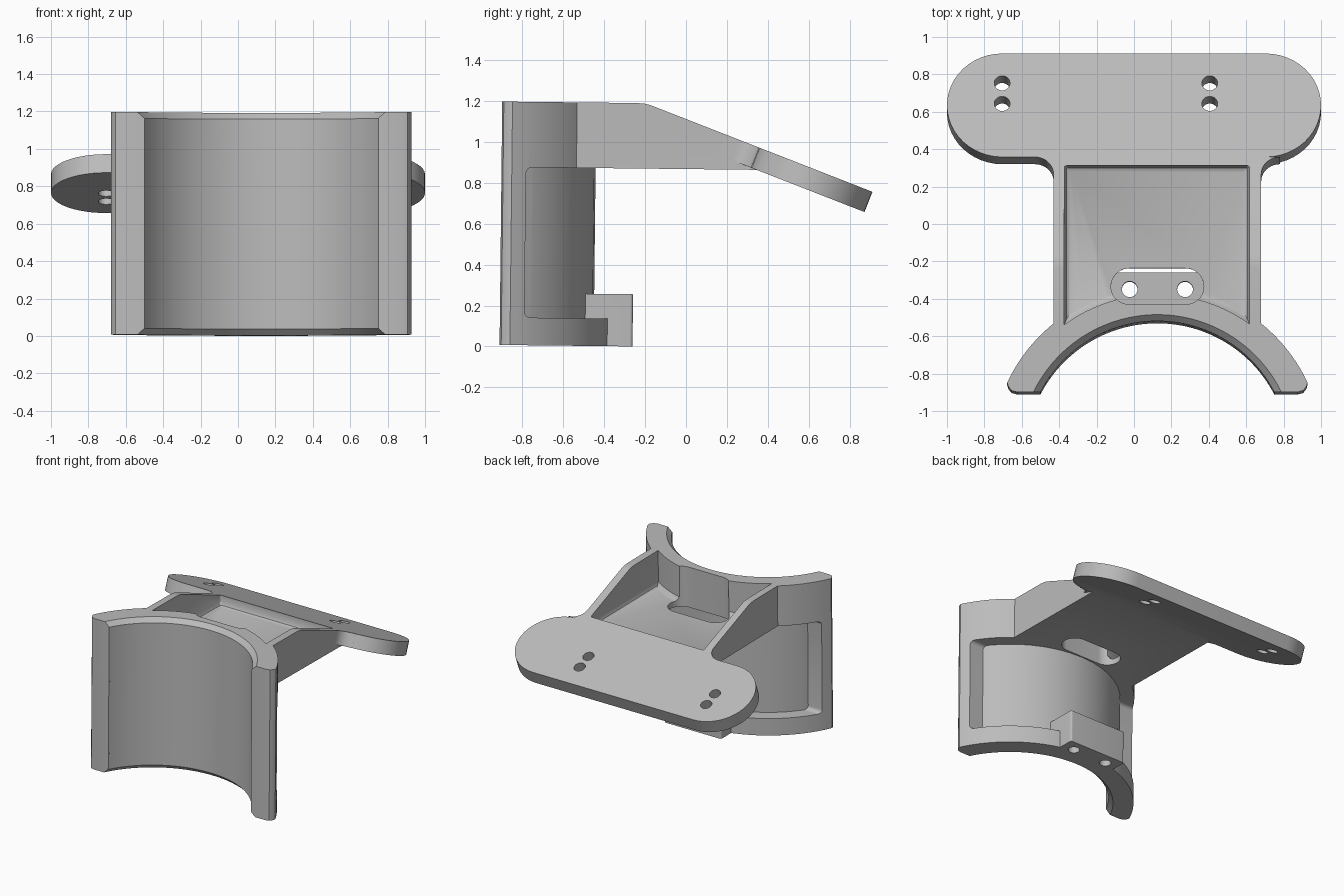
import bpy, bmesh, math
from mathutils import Matrix, Vector

if "Cube" in bpy.data.objects:
    bpy.data.objects.remove(bpy.data.objects["Cube"])

CX, CY = 0.125, -1.224            # axis of the curved saddle
R_IN, R_OUT, R_RECESS = 0.704, 0.886, 0.784
TOP = 1.19
SLOPE = math.atan(0.378)

grey = bpy.data.materials.new("plain grey")
grey.use_nodes = True
grey.diffuse_color = (0.5, 0.5, 0.5, 1)
grey.node_tree.nodes["Principled BSDF"].inputs["Base Color"].default_value = (0.5, 0.5, 0.5, 1)


def arc(cx, cy, r, a0, a1, n=24):
    """Points along an arc, angles in degrees."""
    steps = [math.radians(a0 + (a1 - a0) * i / n) for i in range(n + 1)]
    return [(cx + r * math.cos(a), cy + r * math.sin(a)) for a in steps]


def finish(bm, name, matrix=None):
    bmesh.ops.recalc_face_normals(bm, faces=bm.faces)
    mesh = bpy.data.meshes.new(name)
    bm.to_mesh(mesh)
    bm.free()
    if matrix:
        mesh.transform(matrix)
    mesh.materials.append(grey)
    obj = bpy.data.objects.new(name, mesh)
    bpy.context.scene.collection.objects.link(obj)
    return obj


def loft(name, rings, matrix=None):
    """Closed solid through rings of 3D points."""
    bm = bmesh.new()
    loops = [[bm.verts.new(p) for p in ring] for ring in rings]
    n = len(loops[0])
    for a, b in zip(loops, loops[1:]):
        for i in range(n):
            j = (i + 1) % n
            bm.faces.new((a[i], a[j], b[j], b[i]))
    bm.faces.new(loops[0])
    bm.faces.new(loops[-1])
    return finish(bm, name, matrix)


def prism(name, outline, z0, z1, matrix=None):
    return loft(name, [[(x, y, z) for x, y in outline] for z in (z0, z1)], matrix)


def rod(name, x, y, r, z0, z1, matrix=None):
    return prism(name, arc(x, y, r, 0, 352.5, 47), z0, z1, matrix)


def stadium(cx, cy, half, r):
    return arc(cx + half, cy, r, -90, 90) + arc(cx - half, cy, r, 90, 270)


def rounded(x0, x1, y0, y1, r):
    return (arc(x1 - r, y0 + r, r, -90, 0, 6) + arc(x1 - r, y1 - r, r, 0, 90, 6)
            + arc(x0 + r, y1 - r, r, 90, 180, 6) + arc(x0 + r, y0 + r, r, 180, 270, 6))


def combine(target, tool, operation):
    mod = target.modifiers.new(operation.lower(), "BOOLEAN")
    mod.operation, mod.solver, mod.object = operation, "EXACT", tool
    bpy.context.view_layer.update()
    result = bpy.data.meshes.new_from_object(target.evaluated_get(bpy.context.evaluated_depsgraph_get()))
    target.modifiers.clear()
    target.data = result
    bpy.data.objects.remove(tool)


# Saddle wall with rounded ends
end = [(CX + 0.797, -0.87), (CX + 0.78, -0.892), (CX + 0.75, -0.9), (CX + 0.62, -0.9)]
outline = arc(CX, CY, R_OUT, 155, 25, 64) + end
outline += arc(CX, CY, R_IN, 28, 152, 64) + [(2 * CX - x, y) for x, y in reversed(end)]
bracket = prism("mounting_bracket", outline, 0, TOP)

# Recess behind the saddle: a rounded window, minus the thin inner wall
to_xz = Matrix.Rotation(math.pi / 2, 4, "X")
to_yz = Matrix(((0, 0, 1, 0), (1, 0, 0, 0), (0, 1, 0, 0), (0, 0, 0, 1)))
recess = prism("recess_cutter", rounded(-0.78, 0.4, 0.135, 0.87, 0.03), CX - 1, CX + 1, to_yz)
combine(recess, rod("core_cutter", CX, CY, R_RECESS, -0.1, 1.4), "DIFFERENCE")
combine(bracket, recess, "DIFFERENCE")

# Arm with a sloping top
def slope_z(y):
    return TOP - 0.378 * (y + 0.2)

side = [(-0.6, 0.87), (0.37, 0.87), (0.37, slope_z(0.37))]
side += [(-0.17, slope_z(-0.17)), (-0.2, TOP - 0.003), (-0.24, TOP), (-0.6, TOP)]
combine(bracket, prism("arm", side, -0.43, 0.68, to_yz), "UNION")

# Tilted plate with a filleted neck, drawn in its own plane
tilt = Matrix.Translation((0, 0.637, slope_z(0.637))) @ Matrix.Rotation(-SLOPE, 4, "X")
r = 0.297
plate = arc(1 - r, 0, r, -90, 90) + arc(r - 1, 0, r, 90, 270)
f = 0.1
plate += arc(-0.43 - f, -r - f, f, 90, 0, 10) + [(-0.43, -0.48), (0.68, -0.48)]
plate += arc(0.68 + f, -r - f, f, 180, 90, 10)
combine(bracket, prism("plate", plate, -0.106, 0, tilt), "UNION")

# Screw boss at the foot
boss = rounded(CX - 0.25, CX + 0.25, -0.5, -0.25, 0.015)
combine(bracket, prism("screw_boss", boss, 0, 0.255), "UNION")

# Open pocket in the arm, its front following the saddle wall
pocket = loft("pocket_cutter", [
    [(x, y, z) for x, y in rounded(-0.375 + d, 0.62 - d, -0.8, 0.315 - d, 0.012)]
    for z, d in ((0.915, 0.03), (0.924, 0.013), (0.945, 0.003), (1.4, 0))])
wall = loft("pocket_front", [
    [(x, y, z) for x, y in arc(CX, CY, rad, 0, 357, 119)]
    for z, rad in ((0.8, 0.88), (0.915, 0.88), (0.924, 0.863), (0.945, 0.848), (1.5, 0.845))])
combine(pocket, wall, "DIFFERENCE")
combine(bracket, pocket, "DIFFERENCE")

# Smooth inner face and its chamfered rims
c = 0.034
bore = loft("bore_cutter", [
    [(x, y, z) for x, y in arc(CX, CY, rad, 0, 357.5, 143)]
    for z, rad in ((-c, R_IN + 2 * c), (c, R_IN), (TOP - c, R_IN), (TOP + c, R_IN + 2 * c))])
combine(bracket, bore, "DIFFERENCE")

# Driver slot, boss holes and plate holes
slot = stadium(CX, -0.333, 0.15, 0.098)
combine(bracket, prism("slot_cutter", slot, 0.5, 1.5), "DIFFERENCE")
for x in (CX - 0.148, CX + 0.148):
    combine(bracket, rod("boss_hole", x, -0.34, 0.042, -0.2, 0.4), "DIFFERENCE")
for x in (-0.705, 0.405):
    for v in (0.009, 0.127):
        combine(bracket, rod("plate_hole", x, v, 0.042, -0.3, 0.2, tilt), "DIFFERENCE")

# Slight forward lean, then rest on the ground
bracket.data.transform(Matrix.Rotation(-0.011, 4, "X"))
low = min(v.co.z for v in bracket.data.vertices)
ys = [v.co.y for v in bracket.data.vertices]
bracket.data.transform(Matrix.Translation((0, -(min(ys) + max(ys)) / 2, -low)))

bpy.context.view_layer.objects.active = bracket
bracket.select_set(True)
bpy.ops.object.shade_smooth_by_angle(angle=math.radians(30))
